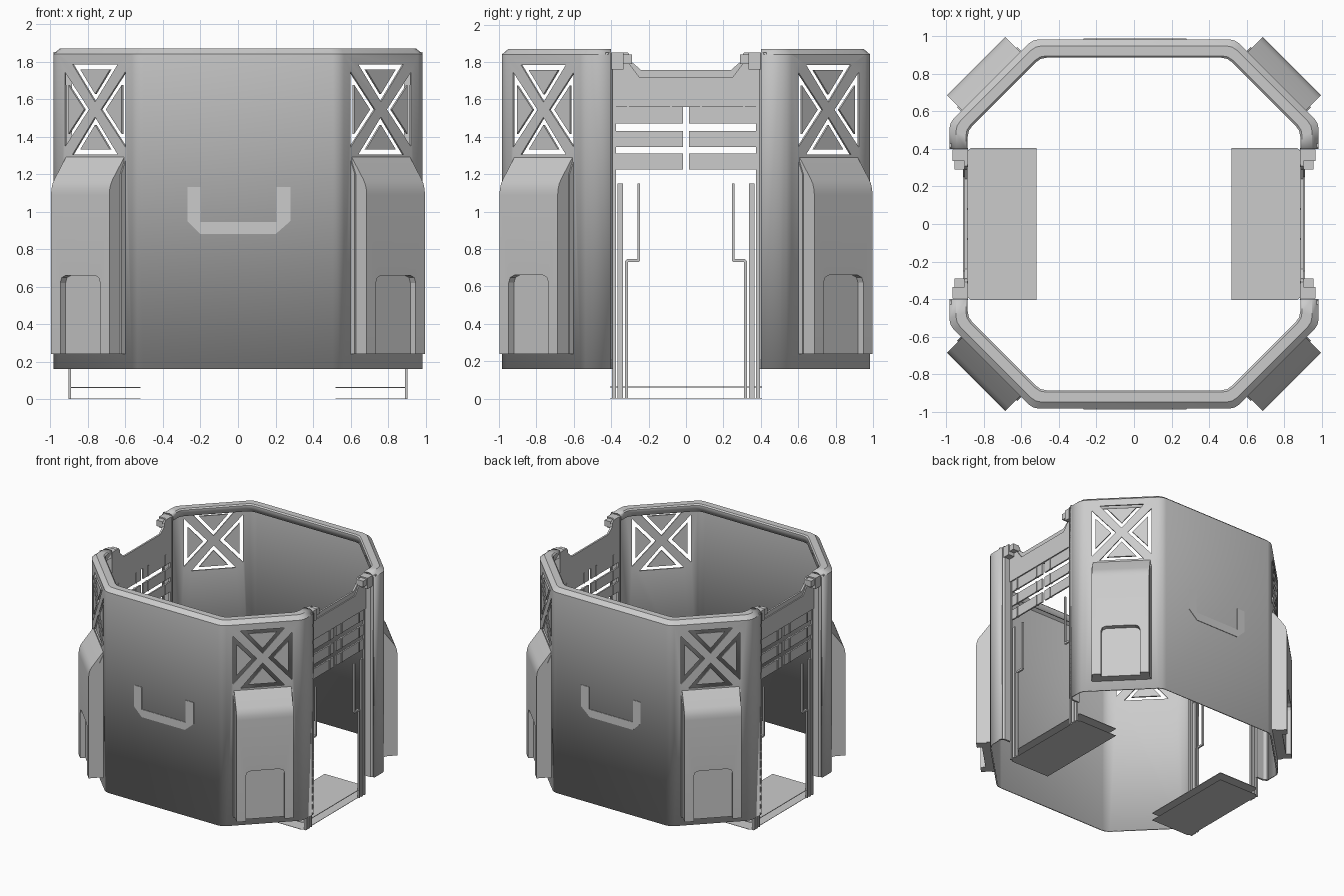
import bpy, bmesh, math
from mathutils import Matrix, Vector

if "Cube" in bpy.data.objects:
    bpy.data.objects.remove(bpy.data.objects["Cube"])

grey = bpy.data.materials.new("light_grey")
grey.diffuse_color = (0.6, 0.6, 0.6, 1)
grey.use_nodes = True
grey.node_tree.nodes["Principled BSDF"].inputs["Base Color"].default_value = grey.diffuse_color
R2 = math.sqrt(2)
D = 1.525 / R2          # distance of the diagonal walls from the centre
Z = Vector((0, 0, 1))


def finish(name, bm, smooth=False):
    bmesh.ops.recalc_face_normals(bm, faces=bm.faces)
    me = bpy.data.meshes.new(name)
    bm.to_mesh(me)
    bm.free()
    me.materials.append(grey)
    ob = bpy.data.objects.new(name, me)
    bpy.context.collection.objects.link(ob)
    if smooth:
        bpy.ops.object.select_all(action='DESELECT')
        ob.select_set(True)
        bpy.context.view_layer.objects.active = ob
        bpy.ops.object.shade_smooth_by_angle(angle=math.radians(30))
    return ob


def frame(a, b, c, o=(0, 0, 0)):
    m = Matrix((a, b, c)).transposed().to_4x4()
    m.translation = o
    return m


def prism(name, pts, c0, c1, m, smooth=False):
    """Extrude a 2D outline from c0 to c1 along the third axis of frame m."""
    bm = bmesh.new()
    lo = [bm.verts.new(m @ Vector((a, b, c0))) for a, b in pts]
    hi = [bm.verts.new(m @ Vector((a, b, c1))) for a, b in pts]
    bm.faces.new(lo)
    bm.faces.new(hi)
    n = len(pts)
    for i in range(n):
        j = (i + 1) % n
        bm.faces.new((lo[i], lo[j], hi[j], hi[i]))
    return finish(name, bm, smooth)


def box(name, x, y, z):
    m = frame(Vector((1, 0, 0)), Vector((0, 1, 0)), Z)
    return prism(name, [(x[0], y[0]), (x[1], y[0]), (x[1], y[1]), (x[0], y[1])], z[0], z[1], m)


def cut(ob, cutter):
    cutter.hide_render = True
    cutter.hide_set(True)
    mod = ob.modifiers.new("cut", 'BOOLEAN')
    mod.operation = 'DIFFERENCE'
    mod.solver = 'EXACT'
    mod.object = cutter


def inset(tri, gap):
    """Shrink a triangle toward its incentre, leaving an even gap."""
    a, b, c = [Vector(p) for p in tri]
    la, lb, lc = (b - c).length, (c - a).length, (a - b).length
    per = la + lb + lc
    mid = (a * la + b * lb + c * lc) / per
    r = abs((b - a).cross(c - a)) / per
    return [mid + (p - mid) * (1 - gap / r) for p in (a, b, c)]


# triangular window openings, as (sideways, height)
TRIS = [[(-.17, 1.785), (.17, 1.785), (0, 1.585)], [(-.17, 1.305), (.17, 1.305), (0, 1.505)],
        [(-.228, 1.745), (-.228, 1.345), (-.045, 1.545)], [(.228, 1.745), (.228, 1.345), (.045, 1.545)]]
# wall section: inward offset and height, ending in the turned-in top lip
ROWS = [(0, .16), (0, 1.84), (.035, 1.87), (.088, 1.87), (.098, 1.86), (.098, 1.81)]


def plan(off, s):
    """Half octagon with softly rounded corners, moved inward by off."""
    e = .985 - off
    k = .54 - off * math.tan(math.pi / 8)
    p = [Vector(q) for q in ((e, .40), (e, k), (k, e), (-k, e), (-e, k), (-e, .40))]
    out = [p[0]]
    for i in range(1, 5):
        q = p[i]
        a = q + (p[i - 1] - q).normalized() * .035
        b = q + (p[i + 1] - q).normalized() * .035
        out += [a, (a + b + 2 * q) / 4, b]
    out.append(p[5])
    return [(v.x, v.y * s) for v in out]


for s, side in ((-1, "front"), (1, "back")):
    # wall sheet with lip
    bm = bmesh.new()
    rows = [[bm.verts.new((x, y, z)) for x, y in plan(o, s)] for o, z in ROWS]
    for r0, r1 in zip(rows, rows[1:]):
        for i in range(len(r0) - 1):
            f = (r0[i], r0[i + 1], r1[i + 1], r1[i])
            bm.faces.new(f)
    wall = finish(side + "_wall", bm, True)
    # make the outside of the sheet face outwards before thickening
    me = wall.data
    mid = min(me.polygons, key=lambda f: abs(f.center.x) - f.area)
    if mid.normal.y * s < 0:
        me.flip_normals()
    sol = wall.modifiers.new("thickness", 'SOLIDIFY')
    sol.thickness = .012
    sol.offset = -1

    # handle outline on the flat wall
    m = frame(Vector((1, 0, 0)), Z, Vector((0, s, 0)), (0, s * .985, 0))
    prism(side + "_handle", [(-.27, 1.13), (-.27, .95), (-.2, .88), (.2, .88), (.28, .95), (.28, 1.13),
                             (.205, 1.13), (.205, .945), (-.2, .945), (-.2, 1.13)], -.003, .004, m)

    for sx in (-1, 1):
        n = Vector((sx, s, 0)) / R2
        t = Vector((-n.y, n.x, 0))
        face = frame(t, Z, n, n * D)
        edge = frame(n, Z, t, n * D)
        # windows with a loose triangular panel in each opening
        for tri in TRIS:
            cut(wall, prism("window_cutter", tri, -.06, .06, face))
            prism("window_panel", inset(tri, .027), -.012, 0, face)
        # sloped pod with a recessed hatch
        pod = prism("pod", [(-.008, .24), (.112, .24), (.112, 1.09), (.109, 1.12), (.1, 1.15),
                            (.085, 1.175), (0, 1.29), (-.008, 1.29)], -.22, .22, edge, True)
        hatch = [(-.15, .2), (.15, .2), (.15, .62), (.139, .648), (.11, .66),
                 (-.11, .66), (-.139, .648), (-.15, .62)]
        cut(pod, prism("hatch_cutter", hatch, .072, .2, face))
        # shallow side rail of the pod
        for u in (-1, 1):
            prism("pod_rail", [(.0, .24), (.03, .24), (.03, 1.2), (.0, 1.27)],
                  u * .22, u * .228, edge)
        # door jamb
        up = frame(Vector((sx, 0, 0)), Vector((0, s, 0)), Z)
        prism("jamb", [(.885, .39), (.955, .39), (.985, .415), (.985, .43), (.973, .43),
                       (.973, .42), (.95, .405), (.885, .405)], .16, 1.85, up)

# doorways on both sides
for sx, side in ((-1, "left"), (1, "right")):
    m = frame(Vector((0, 1, 0)), Z, Vector((sx, 0, 0)))
    half = [(.39, 1.56), (.39, 1.85), (.31, 1.85), (.295, 1.83), (.29, 1.8), (.24, 1.757)]
    prism(side + "_header", half + [(-y, z) for y, z in reversed(half)], .888, .903, m)
    low = [(.39, 1.56), (.39, 1.80), (.31, 1.80), (.25, 1.72)]
    prism(side + "_header_panel", low + [(-y, z) for y, z in reversed(low)], .9, .912, m)
    # floor plates
    fm = frame(Vector((sx, 0, 0)), Vector((0, 1, 0)), Z)
    plate = [(.52, -.405), (.87, -.405), (.895, -.385), (.895, .385), (.87, .405), (.52, .405)]
    prism(side + "_upper_floor_plate", plate, .06, .065, fm)
    prism(side + "_lower_floor_plate", plate, 0, .003, fm)

    for sy in (-1, 1):
        def part(name, x, y, z):
            box(side + name, sorted(sx * v for v in x), sorted(sy * v for v in y), z)
        # hooks on top of the header
        part("_hook_block", (.895, .967), (.335, .398), (1.76, 1.85))
        part("_hook_tip", (.903, .958), (.29, .335), (1.79, 1.84))
        # grille slats and ribs
        for z0, z1 in ((1.47, 1.56), (1.345, 1.43), (1.225, 1.31)):
            part("_slat", (.89, .902), (.015, .375), (z0, z1))
            for y in (.08, .31):
                part("_slat_rib", (.885, .908), (y - .006, y + .006), (z0, z1))
        # upright legs
        part("_outer_leg", (.89, .905), (.375, .395), (0, 1.56))
        part("_inner_leg", (.89, .905), (.338, .365), (0, 1.15))
        # cranked rail
        rm = frame(Vector((0, sy, 0)), Z, Vector((sx, 0, 0)))
        prism(side + "_cranked_rail", [(.31, 0), (.325, 0), (.325, .735), (.315, .747), (.26, .747), (.26, 1.15),
                                       (.245, 1.15), (.245, .74), (.252, .732), (.31, .732)], .89, .905, rm)
